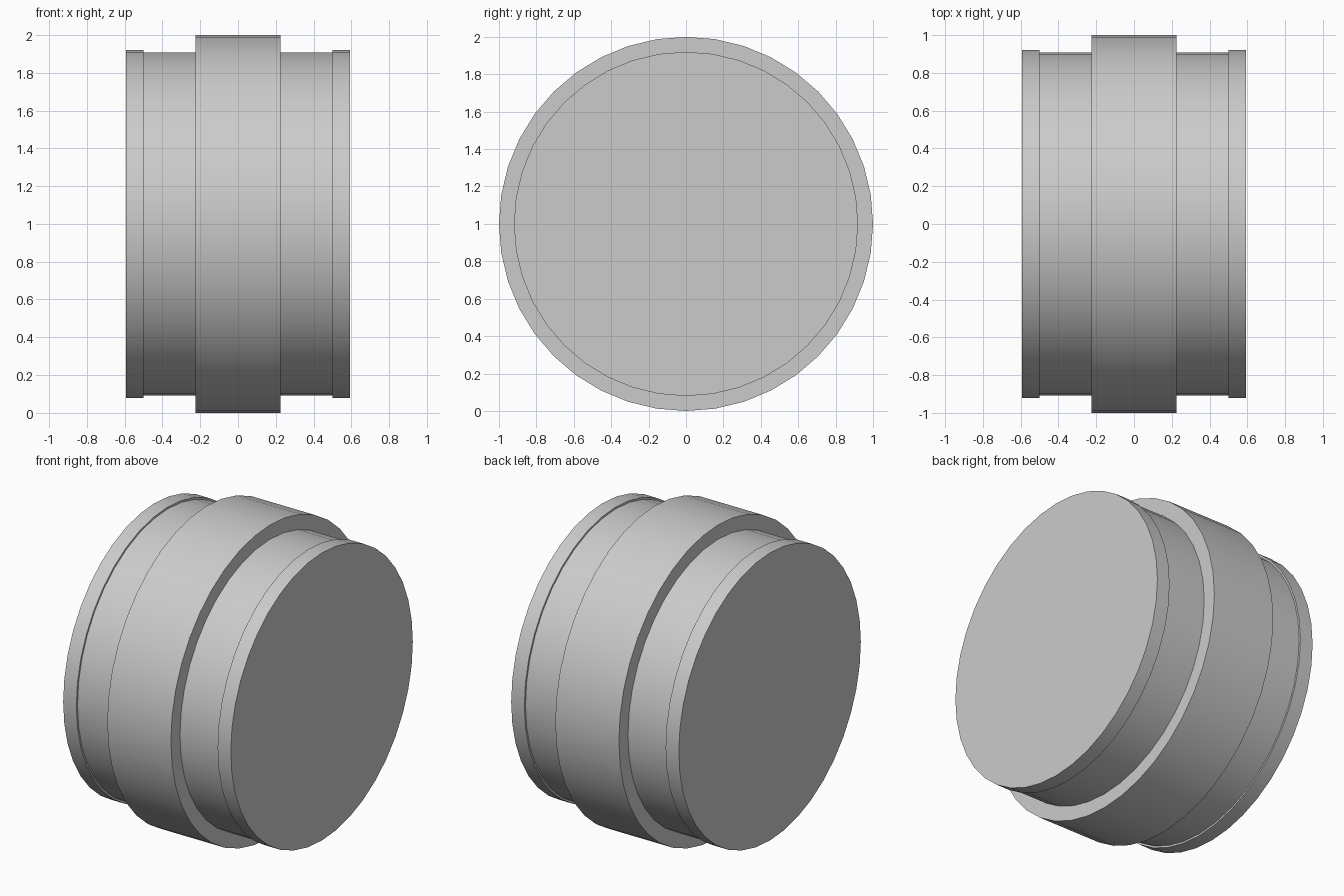
import bpy, bmesh, math

SEGMENTS = 40

if "Cube" in bpy.data.objects:
    bpy.data.objects.remove(bpy.data.objects["Cube"], do_unlink=True)

grey = bpy.data.materials.new("light_grey")
grey.use_nodes = True
colour = (0.6, 0.6, 0.6, 1)
grey.diffuse_color = colour
grey.node_tree.nodes["Principled BSDF"].inputs["Base Color"].default_value = colour


def lathe(name, profile):
    """Spin (x, radius) points round the x axis; ends are capped."""
    bm = bmesh.new()
    rings = []
    for x, r in profile:
        angles = [2 * math.pi * i / SEGMENTS for i in range(SEGMENTS)]
        rings.append([bm.verts.new((x, r * math.cos(a), 1 + r * math.sin(a))) for a in angles])
    for a, b in zip(rings, rings[1:]):
        for i in range(SEGMENTS):
            j = (i + 1) % SEGMENTS
            bm.faces.new((a[i], a[j], b[j], b[i]))
    bm.faces.new(rings[0])
    bm.faces.new(rings[-1])
    bmesh.ops.recalc_face_normals(bm, faces=bm.faces)
    mesh = bpy.data.meshes.new(name)
    bm.to_mesh(mesh)
    bm.free()
    mesh.materials.append(grey)
    obj = bpy.data.objects.new(name, mesh)
    bpy.context.collection.objects.link(obj)
    bpy.ops.object.select_all(action="DESELECT")
    obj.select_set(True)
    bpy.context.view_layer.objects.active = obj
    bpy.ops.object.shade_smooth_by_angle(angle=math.radians(30))


# Half profile from the middle band to the end lip, mirrored to both ends
half = [(0.225, 1.0), (0.225, 0.908), (0.5, 0.908), (0.5, 0.92), (0.593, 0.92)]
lathe("stepped_drum", [(-x, r) for x, r in reversed(half)] + half)
